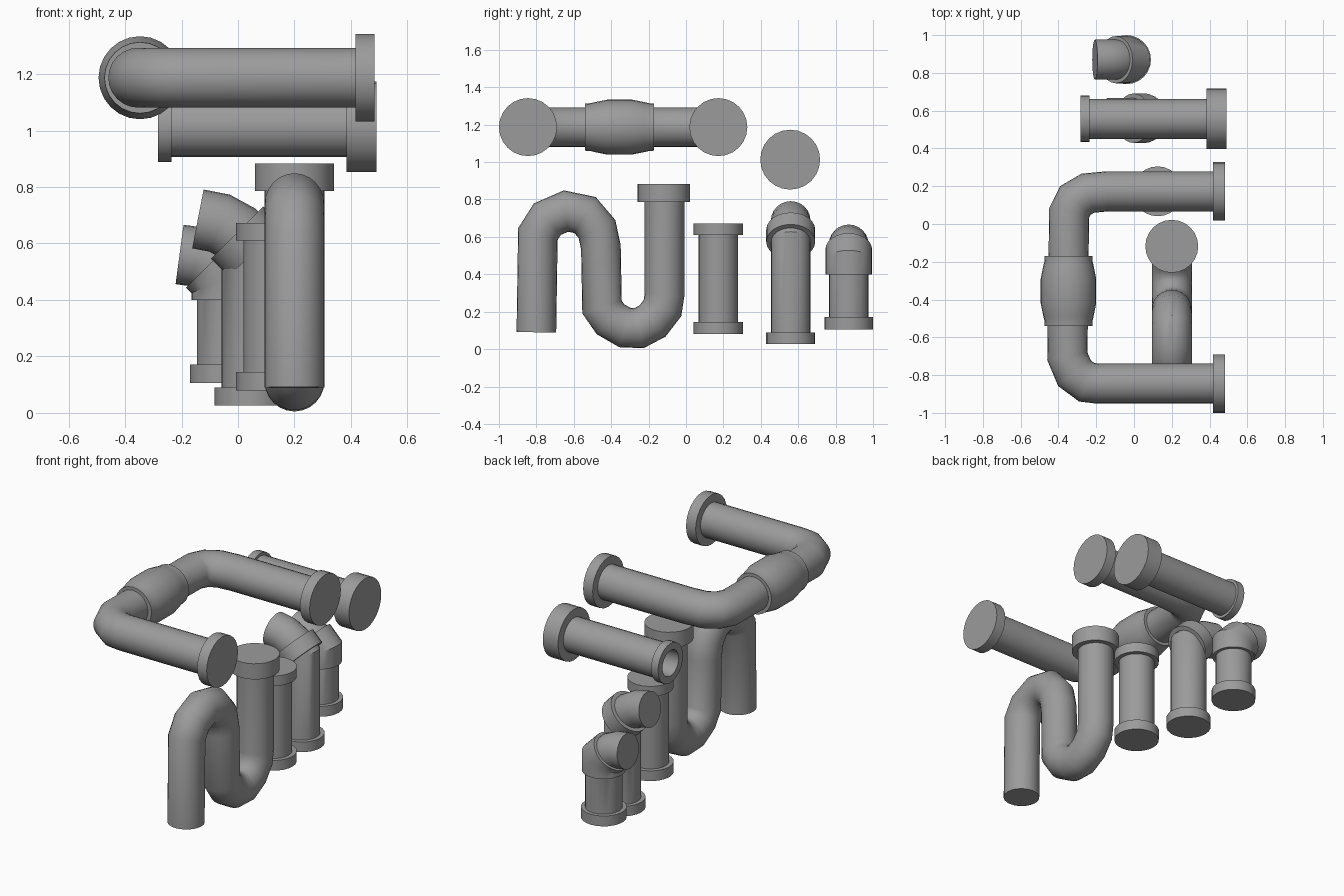
import bpy, bmesh, math
from mathutils import Vector

if "Cube" in bpy.data.objects:
    bpy.data.objects.remove(bpy.data.objects["Cube"], do_unlink=True)

SIDES = 24
R = 0.106  # shared pipe radius

grey = bpy.data.materials.new("pipe grey")
grey.use_nodes = True
grey.diffuse_color = (0.33, 0.33, 0.33, 1)
bsdf = next(n for n in grey.node_tree.nodes if n.type == 'BSDF_PRINCIPLED')
bsdf.inputs["Base Color"].default_value = grey.diffuse_color
bsdf.inputs["Roughness"].default_value = 0.6


def skin(name, rings):
    """Bridge rings of (centre, u axis, v axis) into a closed tube."""
    bm = bmesh.new()
    loops = []
    for c, u, v in rings:
        angles = [2 * math.pi * k / SIDES for k in range(SIDES)]
        loops.append([bm.verts.new(c + u * math.cos(a) + v * math.sin(a)) for a in angles])
    for a, b in zip(loops, loops[1:]):
        for k in range(SIDES):
            n = (k + 1) % SIDES
            bm.faces.new((a[k], a[n], b[n], b[k]))
    bm.faces.new(loops[0][::-1])
    bm.faces.new(loops[-1])
    bmesh.ops.recalc_face_normals(bm, faces=bm.faces)
    for f in bm.faces:
        f.smooth = True
    for e in bm.edges:
        e.smooth = e.calc_face_angle(0) < math.radians(35)
    mesh = bpy.data.meshes.new(name)
    bm.to_mesh(mesh)
    bm.free()
    mesh.materials.append(grey)
    obj = bpy.data.objects.new(name, mesh)
    bpy.context.collection.objects.link(obj)


def bent_pipe(name, points, normal, radius=R):
    """Pipe along a flat path, mitred at each bend."""
    pts = [Vector(p) for p in points]
    u = Vector(normal)
    steps = [(b - a).normalized() for a, b in zip(pts, pts[1:])]
    rings = []
    for i, p in enumerate(pts):
        d0, d1 = steps[max(i - 1, 0)], steps[min(i, len(steps) - 1)]
        mid = (d0 + d1).normalized()
        rings.append((p, u * radius, mid.cross(u) * radius / mid.dot(d1)))
    skin(name, rings)


def turned(name, origin, axis, profile):
    """Straight turned part: profile of (distance, radius) along an axis."""
    o, d = Vector(origin), Vector(axis).normalized()
    u = Vector((0, 1, 0)) if abs(d.y) < 0.5 else Vector((0, 0, 1))
    v = d.cross(u)
    skin(name, [(o + d * t, u * r, v * r) for t, r in profile])


def disc(name, origin, axis, start, end, radius):
    turned(name, origin, axis, [(start, radius), (end, radius)])


X, Y, Z = (1, 0, 0), (0, 1, 0), (0, 0, 1)

# U-shaped overhead pipe: two bent arms, flanges and a swollen coupling
H = 1.187
front_y, back_y = -0.845, 0.173
bent_pipe("front_arm", [(x, y, H) for x, y in [
    (-0.35, -0.5), (-0.353, -0.7), (-0.315, -0.79), (-0.25, -0.838),
    (-0.19, front_y), (0.44, front_y)]], Z)
bent_pipe("back_arm", [(x, y, H) for x, y in [
    (-0.347, -0.2), (-0.343, 0.06), (-0.31, 0.125), (-0.245, 0.163),
    (-0.14, back_y), (0.44, back_y)]], Z)
for label, y in (("front", front_y), ("back", back_y)):
    disc(label + "_flange", (0, y, H), X, 0.417, 0.483, 0.155)
turned("coupling", (-0.347, 0, H), Y, [
    (-0.54, 0.126), (-0.51, 0.128), (-0.49, 0.133), (-0.42, 0.147),
    (-0.29, 0.147), (-0.22, 0.133), (-0.2, 0.128), (-0.17, 0.126)])

# Horizontal pipe with a large closed end and an open bored end
turned("open_pipe", (0, 0.557, 1.013), X, [
    (0.1, 0.08), (-0.283, 0.08), (-0.283, 0.124), (-0.235, 0.124),
    (-0.235, R), (0.385, R), (0.385, 0.16), (0.49, 0.16)])

# S-shaped trap with a top collar
bent_pipe("s_trap", [(0.2, y, z) for y, z in [
    (-0.8, 0.09), (-0.792, 0.615), (-0.741, 0.695), (-0.642, 0.738),
    (-0.54, 0.717), (-0.476, 0.642), (-0.455, 0.545), (-0.449, 0.225),
    (-0.404, 0.16), (-0.326, 0.115), (-0.251, 0.112), (-0.179, 0.15),
    (-0.126, 0.219), (-0.115, 0.289), (-0.115, 0.84)]], X)
disc("trap_collar", (0.2, -0.118, 0), Z, 0.786, 0.884, 0.14)

# Straight upright pipe with a collar at each end
turned("straight_pipe", (0.125, 0.173, 0), Z, [
    (0.08, 0.132), (0.144, 0.132), (0.144, R), (0.61, R),
    (0.61, 0.132), (0.673, 0.132)])

# Tall elbow pipe: foot collar, bent body and tilted hub
bent_pipe("tall_elbow", [(x, 0.56, z) for x, z in [
    (0.048, 0.06), (0.048, 0.585), (-0.003, 0.638), (-0.065, 0.672),
    (-0.142, 0.687)]], Y)
disc("tall_elbow_foot", (0.048, 0.56, 0), Z, 0.027, 0.09, 0.131)
disc("tall_elbow_hub", (-0.003, 0.56, 0.638), (-1, 0, 1), -0.09, 0, 0.131)

# Short elbow pipe: foot collar, bent body and mitred hub
bent_pipe("short_elbow", [(x, 0.87, z) for x, z in [
    (-0.04, 0.14), (-0.04, 0.476), (-0.096, 0.532), (-0.14, 0.552),
    (-0.207, 0.561)]], Y)
disc("short_elbow_foot", (-0.04, 0.87, 0), Z, 0.106, 0.171, 0.13)
bent_pipe("short_elbow_hub", [(x, 0.87, z) for x, z in [
    (-0.04, 0.4), (-0.04, 0.476), (-0.096, 0.532)]], Y, 0.125)
